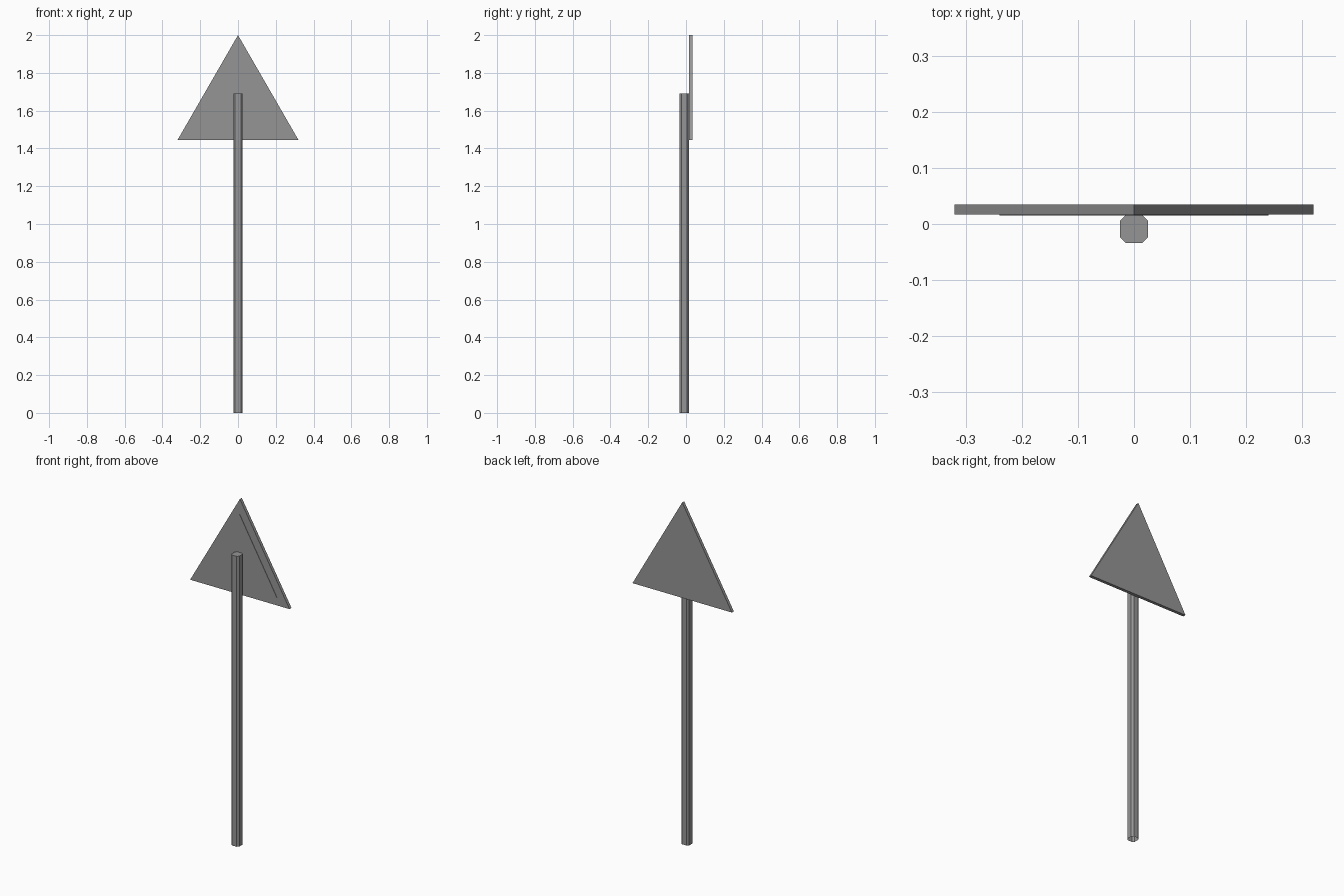
import bpy
import bmesh

cube = bpy.data.objects.get("Cube")
if cube:
    bpy.data.objects.remove(cube)

grey = bpy.data.materials.new("metal grey")
grey.use_nodes = True
colour = (0.3, 0.3, 0.3, 1)
grey.diffuse_color = colour
grey.node_tree.nodes["Principled BSDF"].inputs["Base Color"].default_value = colour


def prism(name, outline, offset, open_start=False):
    """Extrude a closed outline along an offset, optionally leaving the first end open."""
    bm = bmesh.new()
    base = bm.faces.new([bm.verts.new(p) for p in outline])
    new = bmesh.ops.extrude_face_region(bm, geom=[base], use_keep_orig=True)["geom"]
    bmesh.ops.translate(bm, vec=offset, verts=[v for v in new if isinstance(v, bmesh.types.BMVert)])
    bmesh.ops.recalc_face_normals(bm, faces=bm.faces)
    if open_start:
        bmesh.ops.delete(bm, geom=[base], context="FACES_ONLY")
    mesh = bpy.data.meshes.new(name)
    bm.to_mesh(mesh)
    bm.free()
    mesh.materials.append(grey)
    obj = bpy.data.objects.new(name, mesh)
    bpy.context.collection.objects.link(obj)
    return obj


# Pole: square tube with cut corners, capped on top and open at the foot
r, c, pole_y = 0.025, 0.015, -0.009
section = [(r, -c), (r, c), (c, r), (-c, r), (-r, c), (-r, -c), (-c, -r), (c, -r)]
prism("pole", [(x, y + pole_y, 0) for x, y in section], (0, 0, 1.69), open_start=True)


def triangle(half_width, bottom, top, y):
    return [(-half_width, y, bottom), (half_width, y, bottom), (0, y, top)]


# Triangular sign plate behind the pole, with a thin inner panel on its front
prism("sign_plate", triangle(0.32, 1.445, 2.0, 0.017), (0, 0.018, 0))
prism("sign_panel", triangle(0.24, 1.49, 1.91, 0.015), (0, 0.002, 0))
